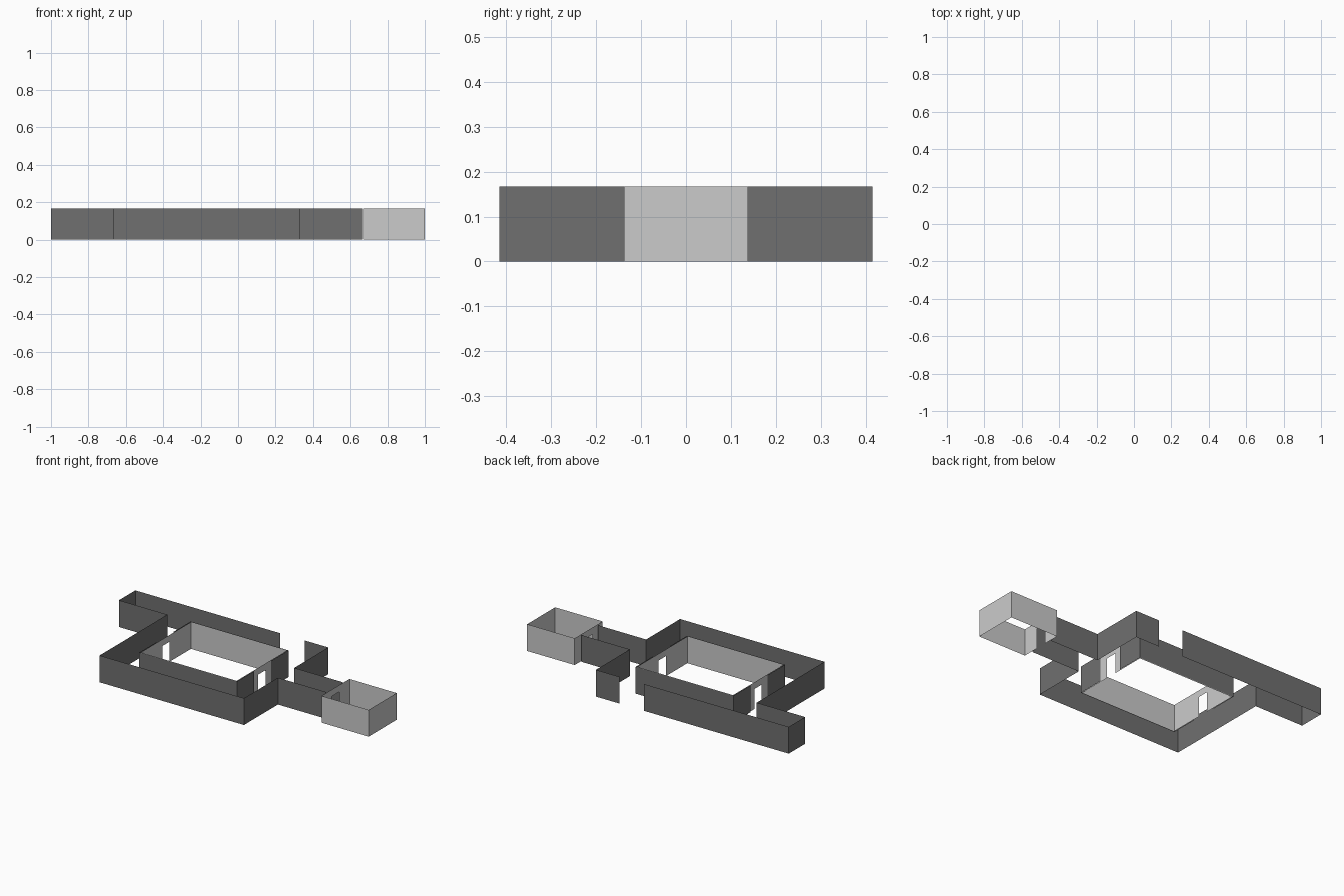
import bpy, bmesh

if "Cube" in bpy.data.objects:
    bpy.data.objects.remove(bpy.data.objects["Cube"])

C = 2 / 11.963          # plan grid cell, also the wall height
I = 0.003               # walls sit slightly inside their cells
H = 0.167
DOOR_W, DOOR_H = 0.035, 0.125   # half width and height of door openings

dark = bpy.data.materials.new("corridor_grey")
dark.diffuse_color = (0.16, 0.16, 0.16, 1)
dark.use_nodes = True
dark.node_tree.nodes["Principled BSDF"].inputs["Base Color"].default_value = dark.diffuse_color


def make_object(name, quads, material=None):
    bm = bmesh.new()
    for q in quads:
        bm.faces.new([bm.verts.new(p) for p in q])
    bmesh.ops.remove_doubles(bm, verts=bm.verts, dist=1e-5)
    me = bpy.data.meshes.new(name)
    bm.to_mesh(me)
    bm.free()
    ob = bpy.data.objects.new(name, me)
    bpy.context.collection.objects.link(ob)
    if material:
        me.materials.append(material)
    return ob


def panel(a, b, z0=0, z1=H):
    return [(*a, z0), (*b, z0), (*b, z1), (*a, z1)]


def walls(path):
    return [panel(a, b) for a, b in zip(path, path[1:])]


def door_wall(x, y0, y1):
    # wall along y with a centred door opening
    s = 1 if y1 > y0 else -1
    a, b = -s * DOOR_W, s * DOOR_W
    return [panel((x, y0), (x, a), 0, DOOR_H), panel((x, y0), (x, a), DOOR_H, H),
            panel((x, a), (x, b), DOOR_H, H),
            panel((x, b), (x, y1), 0, DOOR_H), panel((x, b), (x, y1), DOOR_H, H)]


# Corridor outer walls: long loop with the west arm, and the north-east return
W, E, N = -4 * C + I, 2 * C - I, 2.5 * C - I
h = 0.5 * C - I
arm_y = 1.5 * C + I
make_object("corridor_outer_wall", walls([
    (0, N), (-1, N), (-1, arm_y), (W, arm_y), (W, -N), (E, -N), (E, -h), (4 * C - I, -h)]), dark)
make_object("corridor_corner_wall", walls([
    (4 * C - I, h), (E, h), (E, N), (C, N)]), dark)

# Corridor inner walls around the hall, open in front of both doors
for side, s in (("north", 1), ("south", -1)):
    xw, xe, y = -3 * C - I, C + I, s * arm_y
    make_object("corridor_inner_wall_" + side, walls([
        (xw, s * C / 2), (xw, y), (xe, y), (xe, s * C / 2)]), dark)

# Large hall with doors west and east
x0, x1, y = -3 * C + I, C - I, 1.5 * C - I
make_object("large_hall", [panel((x0, y), (x1, y)), panel((x1, -y), (x0, -y))]
            + door_wall(x0, -y, y) + door_wall(x1, y, -y))

# Small room with a door west
x0, y = 4 * C + I, 0.138
make_object("small_room", walls([(x0, -y), (1, -y), (1, y), (x0, y)]) + door_wall(x0, y, -y))
